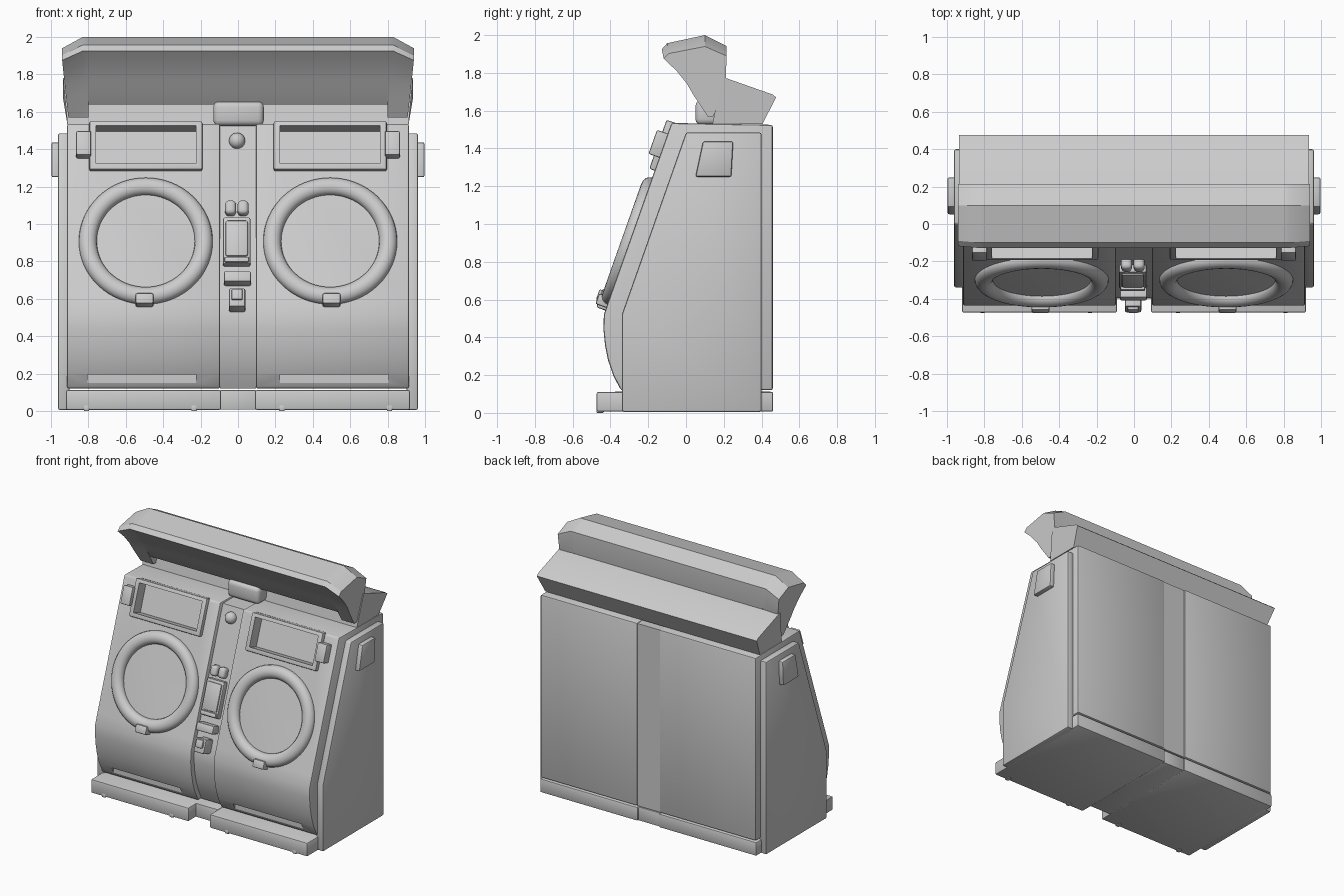
import bpy, bmesh, math
from mathutils import Matrix, Vector

if "Cube" in bpy.data.objects:
    bpy.data.objects.remove(bpy.data.objects["Cube"])

TILT = -0.34                      # lean of the sloped front
NORMAL = Vector((0, -math.cos(TILT), -math.sin(TILT)))


def front_y(z):
    return -0.30 + (z - 0.905) * 0.354


def finish(name, bm, bevel=0, segs=2, angle=35):
    bmesh.ops.recalc_face_normals(bm, faces=bm.faces)
    me = bpy.data.meshes.new(name)
    bm.to_mesh(me)
    bm.free()
    ob = bpy.data.objects.new(name, me)
    bpy.context.collection.objects.link(ob)
    bpy.ops.object.select_all(action='DESELECT')
    ob.select_set(True)
    bpy.context.view_layer.objects.active = ob
    if bevel:
        m = ob.modifiers.new("bevel", 'BEVEL')
        m.width, m.segments, m.limit_method = bevel, segs, 'ANGLE'
        m.angle_limit = math.radians(35)
        bpy.ops.object.modifier_apply(modifier="bevel")
    bpy.ops.object.shade_smooth_by_angle(angle=math.radians(angle))
    return ob


def loft(name, sections, bevel=0, angle=35):
    bm = bmesh.new()
    rows = [[bm.verts.new(p) for p in s] for s in sections]
    for a, b in zip(rows, rows[1:]):
        for i in range(len(a)):
            j = (i + 1) % len(a)
            bm.faces.new((a[i], a[j], b[j], b[i]))
    bm.faces.new(rows[0])
    bm.faces.new(rows[-1])
    return finish(name, bm, bevel, angle=angle)


def prism(name, profile, x0, x1, bevel=0):
    return loft(name, [[(x, y, z) for y, z in profile] for x in (x0, x1)], bevel)


def box(name, center, size, bevel=0, tilt=0, segs=2):
    bm = bmesh.new()
    m = Matrix.Translation(center) @ Matrix.Rotation(tilt, 4, 'X') @ Matrix.Diagonal((*size, 1))
    bmesh.ops.create_cube(bm, size=1, matrix=m)
    return finish(name, bm, bevel, segs)


def slope_box(name, x, z, size, out=0, bevel=0.008, segs=2):
    """Box lying on the sloped front, its middle `out` in front of the surface."""
    return box(name, Vector((x, front_y(z), z)) + NORMAL * out, size, bevel, TILT, segs)


def cut(ob, cutter):
    m = ob.modifiers.new("cut", 'BOOLEAN')
    m.object, m.operation, m.solver = cutter, 'DIFFERENCE', 'EXACT'
    bpy.ops.object.select_all(action='DESELECT')
    ob.select_set(True)
    bpy.context.view_layer.objects.active = ob
    bpy.ops.object.modifier_apply(modifier="cut")
    bpy.ops.object.shade_smooth_by_angle(angle=math.radians(35))


curve = [(-0.345, 0.12), (-0.386, 0.20), (-0.413, 0.28), (-0.429, 0.36),
         (-0.437, 0.44), (-0.435, 0.52), (front_y(0.6), 0.6)]
side_profile = [(-0.34, 0.005), (0.40, 0.005), (0.40, 1.485), (0.0, 1.485), (-0.34, 0.52)]
pod_profile = curve + [(front_y(1.535), 1.535), (0.46, 1.525), (0.46, 0.12)]

for s, side in ((-1, "left"), (1, "right")):
    # main cabinet half, base plinth and side panel
    pod = prism(side + "_cabinet", pod_profile, s * 0.095, s * 0.915, 0.012)
    base = box(side + "_base", (s * 0.505, -0.006, 0.059), (0.83, 0.935, 0.105), 0.01)
    prism(side + "_side_panel", side_profile, s * 0.90, s * 0.963, 0.012)
    prism(side + "_side_speaker", [(0.05, 1.25), (0.24, 1.25), (0.25, 1.437), (0.09, 1.437)],
          s * 0.95, s * 0.997, 0.01)

    # window frame, with the opening cut through frame and cabinet
    frame = slope_box(side + "_window_frame", s * 0.493, 1.412, (0.605, 0.06, 0.275), 0, 0.01)
    hole = slope_box("window_cutter", s * 0.493, 1.414, (0.535, 0.2, 0.215), 0.04, 0)
    cut(frame, hole)
    cut(pod, hole)
    bpy.data.objects.remove(hole)
    slope_box(side + "_handle_block", s * 0.825, 1.415, (0.08, 0.10, 0.135), 0.01, 0.008)

    # low vent slot in the curved skirt
    slot = box("slot_cutter", (s * 0.515, -0.40, 0.167), (0.58, 0.08, 0.055))
    cut(pod, slot)
    bpy.data.objects.remove(slot)

    # round door ring
    bm = bmesh.new()
    n, k, R, r = 64, 16, 0.310, 0.048
    m = (Matrix.Translation((s * 0.493, front_y(0.908), 0.908)) @
         Matrix.Rotation(TILT, 4, 'X') @ Matrix.Rotation(math.pi / 2, 4, 'X'))
    rows = []
    for i in range(n):
        a = math.tau * i / n
        rows.append([bm.verts.new(m @ Vector(((R + r * math.cos(b)) * math.cos(a),
                                              (R + r * math.cos(b)) * math.sin(a),
                                              r * 0.9 * math.sin(b))))
                     for b in (math.tau * j / k for j in range(k))])
    for i in range(n):
        for j in range(k):
            p, q = rows[i], rows[(i + 1) % n]
            bm.faces.new((p[j], q[j], q[(j + 1) % k], p[(j + 1) % k]))
    finish(side + "_door_ring", bm)
    slope_box(side + "_door_latch", s * 0.5, 0.585, (0.095, 0.09, 0.06), 0.015, 0.01)

    # small feet under the front lip
    for i, x in enumerate((0.235, 0.81)):
        box(f"{side}_foot_{i + 1}", (s * x, -0.455, 0.015), (0.03, 0.04, 0.03), 0.005)

# recessed middle column and its base
col = [(y + 0.04, z) for y, z in curve]
prism("middle_column", col + [(front_y(1.52) + 0.035, 1.52), (0.452, 1.52), (0.452, 0.12)],
      -0.097, 0.097)
box("middle_base", (0, 0.035, 0.06), (0.19, 0.83, 0.105), 0.005)

# column controls
bm = bmesh.new()
bmesh.ops.create_uvsphere(bm, u_segments=24, v_segments=16, radius=0.043,
                          matrix=Matrix.Translation((-0.005, front_y(1.445) + 0.03, 1.445)))
finish("round_sensor", bm)
for i, x in enumerate((-0.04, 0.027)):
    slope_box(f"start_button_{i + 1}", x, 1.09, (0.058, 0.07, 0.078), -0.02, 0.022, 4)
slope_box("card_panel", -0.007, 0.91, (0.145, 0.06, 0.265), -0.025, 0.008)
slope_box("card_screen", -0.007, 0.92, (0.12, 0.06, 0.205), -0.015, 0.012)
slope_box("card_panel_lip", -0.007, 0.805, (0.13, 0.06, 0.03), -0.008, 0.006)
slope_box("coin_chute", -0.003, 0.71, (0.145, 0.09, 0.06), -0.01, 0.01)
slope_box("coin_box", -0.005, 0.592, (0.088, 0.13, 0.105), -0.015, 0.01)
slope_box("coin_box_lid", -0.005, 0.605, (0.06, 0.13, 0.06), 0.0, 0.008)

# rear wedge on the roof and the neck of the sign
wedge = [(0.14, 1.53), (0.405, 1.53), (0.477, 1.67), (0.46, 1.685), (0.19, 1.78)]
loft("roof_wedge", [[(x * (1 if z > 1.6 else 0.975), y, z) for y, z in wedge]
                    for x in (-0.935, 0.935)])
box("sign_neck", (0.003, 0.125, 1.59), (0.27, 0.15, 0.13), 0.03, 0, 3)


# overhanging sign: concave front, chamfered ends, two short legs
def sign_section(x, end, leg):
    back_low, front_low = ((0.145, 1.57), (0.115, 1.57)) if leg else ((0.165, 1.64), (0.085, 1.64))
    pts = [front_low, (0.04, 1.70), (-0.005, 1.77), (-0.06, 1.85), (-0.128, 1.925),
           (-0.10, 1.957), (0.10, 2.0), (0.215, 1.942), (0.21, 1.78), back_low]
    if end:
        pts = [(y + 0.01 * (y < 0), min(z, 1.57 + (z - 1.57) * 0.86)) for y, z in pts]
    w = [1 - 0.035 * max(0, (1.87 - z) / 0.3) if end else 1 for _, z in pts]
    return [(x * k, y, z) for (y, z), k in zip(pts, w)]


stations = [(0.94, 1, 1), (0.83, 0, 1), (0.80, 0, 1), (0.799, 0, 0)]
loft("overhead_sign", [sign_section(-x, e, g) for x, e, g in stations] +
     [sign_section(x, e, g) for x, e, g in reversed(stations)], 0, 30)
